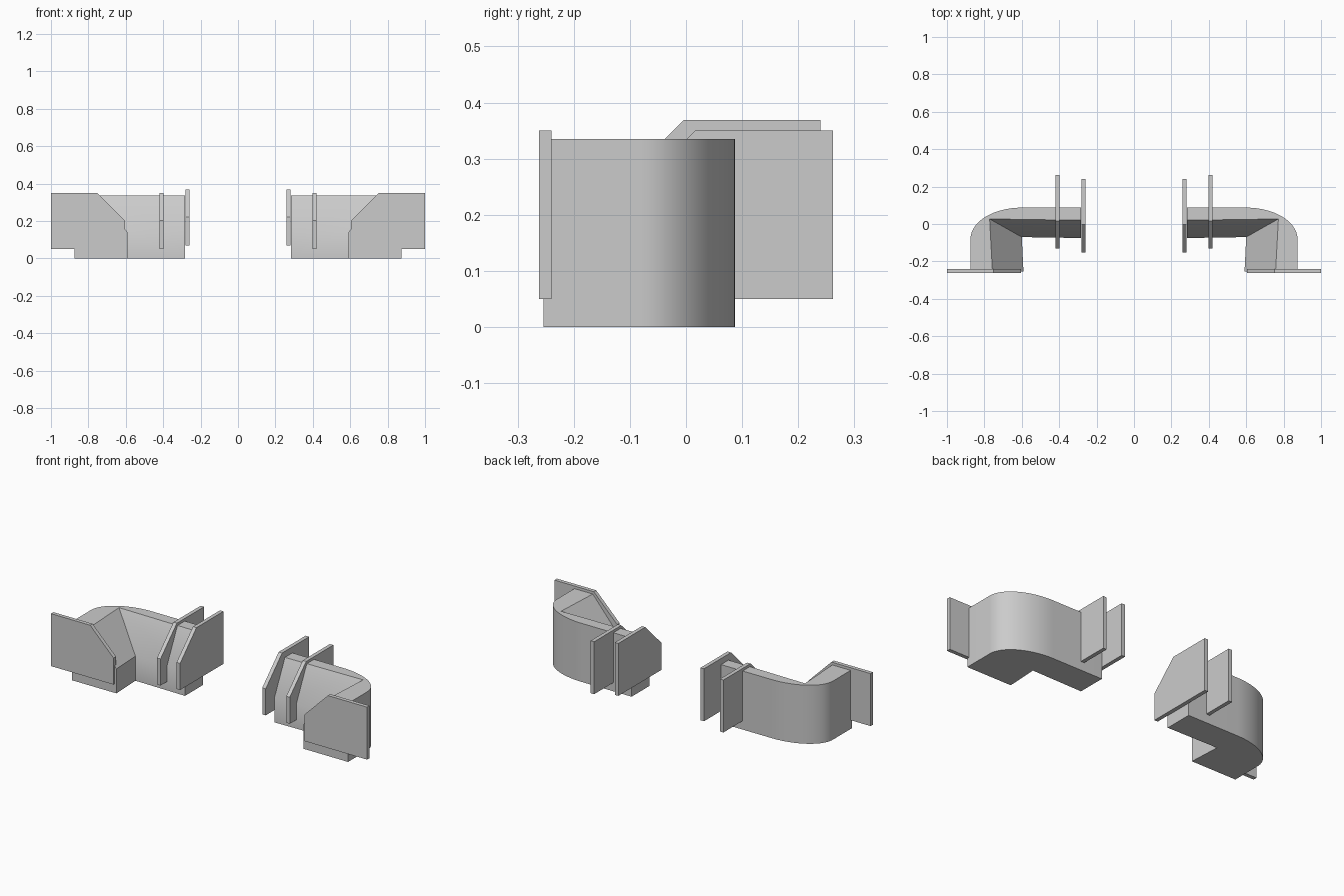
import bpy, bmesh
from math import sin, cos, pi, radians

if "Cube" in bpy.data.objects:
    bpy.data.objects.remove(bpy.data.objects["Cube"])


def finish(name, bm):
    """Turn a right-hand bmesh into an object mirrored across x = 0."""
    bmesh.ops.recalc_face_normals(bm, faces=bm.faces)
    me = bpy.data.meshes.new(name)
    bm.to_mesh(me)
    bm.free()
    ob = bpy.data.objects.new(name, me)
    bpy.context.collection.objects.link(ob)
    bpy.ops.object.select_all(action='DESELECT')
    ob.select_set(True)
    bpy.context.view_layer.objects.active = ob
    bpy.ops.object.shade_smooth_by_angle(angle=radians(30))
    mod = ob.modifiers.new("mirror", 'MIRROR')
    mod.use_mirror_merge = False
    return ob


def plate(name, points, offset):
    """Flat plate: closed outline extruded by the offset vector."""
    bm = bmesh.new()
    face = bm.faces.new([bm.verts.new(p) for p in points])
    ext = bmesh.ops.extrude_face_region(bm, geom=[face])
    verts = [g for g in ext['geom'] if isinstance(g, bmesh.types.BMVert)]
    bmesh.ops.translate(bm, verts=verts, vec=offset)
    return finish(name, bm)


def chamfered(a0, a1, z0, cut=0.148, height=0.30):
    """Rectangle outline with its upper corner at a0 cut at 45 degrees."""
    z1 = z0 + height
    return [(a0, z0), (a1, z0), (a1, z1), (a0 + cut, z1), (a0, z1 - cut)]


# Curved body: rounded outer wall, mitred slope on the inside corner
TOP, LIP = 0.335, 0.14
outer = [(0.283, 0.0875)]
outer += [(0.60 + 0.274 * sin(t), -0.08 + 0.1675 * cos(t))
          for t in (i * pi / 2 / 24 for i in range(25))]
outer += [(0.874, -0.254)]
inner_low = [(0.283, -0.075), (0.60, -0.07), (0.591, -0.254)]
inner_top = [(0.283, 0.02), (0.772, 0.027), (0.757, -0.254)]

bm = bmesh.new()


def row(points, z):
    return [bm.verts.new((x, y, z)) for x, y in points]


rows = [row(outer, 0), row(outer, TOP)]
steps = [row(inner_low, 0), row(inner_low, LIP), row(inner_top, TOP)]
for lo, hi in [rows, steps[:2], steps[1:]]:
    for i in range(len(lo) - 1):
        bm.faces.new((lo[i], lo[i + 1], hi[i + 1], hi[i]))
bm.faces.new(rows[0] + steps[0][::-1])
bm.faces.new(rows[1] + steps[2][::-1])
for k in (0, -1):
    bm.faces.new([rows[0][k], rows[1][k]] + [s[k] for s in steps[::-1]])
finish("curved_body", bm)

# Front end plate
plate("front_plate",
      [(x, -0.262, z) for x, z in chamfered(0.604, 1.0, 0.05)], (0, 0.022, 0))

# Two cross plates on the inner arm
plate("inner_end_plate",
      [(0.26, y, z) for y, z in chamfered(-0.152, 0.24, 0.069)], (0.022, 0, 0))
plate("inner_middle_plate",
      [(0.398, y, z) for y, z in chamfered(-0.132, 0.262, 0.05)], (0.022, 0, 0))
